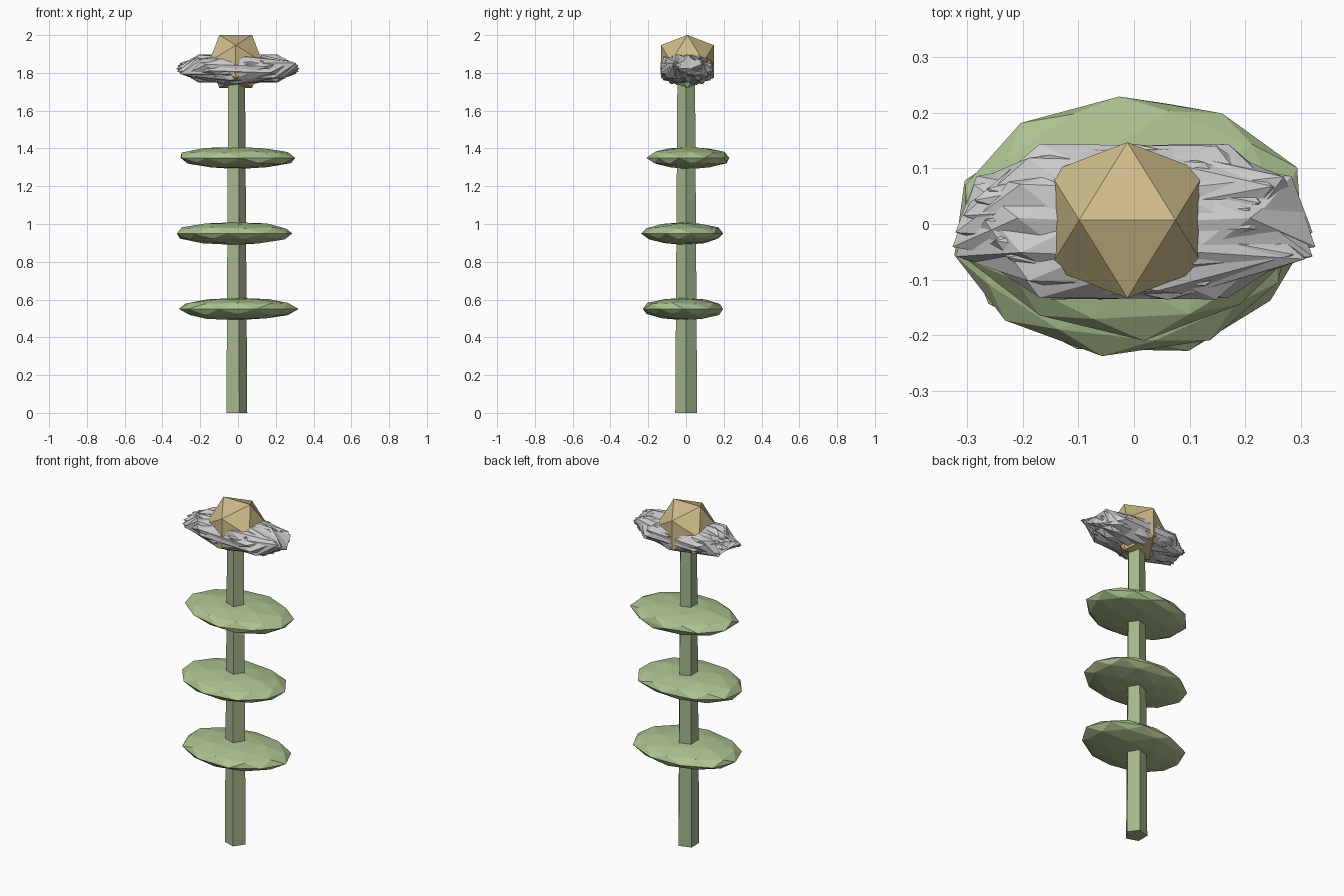
import bpy, bmesh, math, random
from mathutils import Matrix, Vector

if "Cube" in bpy.data.objects:
    bpy.data.objects.remove(bpy.data.objects["Cube"])

random.seed(4)
CX, CY = -0.012, 0.004          # stem axis


def material(name, rgb):
    m = bpy.data.materials.new(name)
    m.diffuse_color = (*rgb, 1)
    m.use_nodes = True
    m.node_tree.nodes["Principled BSDF"].inputs["Base Color"].default_value = m.diffuse_color
    return m


def finish(name, bm, mat=None):
    bmesh.ops.recalc_face_normals(bm, faces=bm.faces)
    me = bpy.data.meshes.new(name)
    bm.to_mesh(me)
    bm.free()
    ob = bpy.data.objects.new(name, me)
    bpy.context.collection.objects.link(ob)
    if mat:
        me.materials.append(mat)
    return ob


def scale_at(centre, size):
    return Matrix.Translation(centre) @ Matrix.Diagonal((*size, 1))


def icosahedron(bm, matrix):
    """Unit icosahedron with an edge along x on top, then transformed."""
    phi = (1 + 5 ** 0.5) / 2
    verts = []
    for a in (-1, 1):
        for b in (-phi, phi):
            for co in ((a, 0, b), (0, b, a), (b, a, 0)):
                verts.append(bm.verts.new(matrix @ Vector(co).normalized()))
    bmesh.ops.convex_hull(bm, input=verts)


stem_green = material("stem_green", (0.37, 0.47, 0.26))
leaf_green = material("leaf_green", (0.42, 0.54, 0.28))
gold = material("gold", (0.62, 0.50, 0.25))

# Stem: tapered five-sided column with one corner towards +x
bm = bmesh.new()
rings = []
for z, r in ((0, 0.061), (1.80, 0.049)):
    rings.append([bm.verts.new((CX + r * math.cos(i * math.tau / 5),
                                CY - 0.003 + r * math.sin(i * math.tau / 5), z))
                  for i in range(5)])
for i in range(5):
    j = (i + 1) % 5
    bm.faces.new((rings[0][i], rings[0][j], rings[1][j], rings[1][i]))
for ring in rings:
    bm.faces.new(ring)
finish("stem", bm, stem_green)

# Leaves: three flattened, slightly uneven low-poly discs
for i, (x, y, z) in enumerate(((-0.003, -0.013, 0.55),
                               (-0.018, -0.015, 0.95),
                               (-0.005, 0.018, 1.35))):
    bm = bmesh.new()
    bmesh.ops.create_icosphere(bm, subdivisions=2, radius=1)
    bmesh.ops.rotate(bm, verts=bm.verts, cent=(0, 0, 0),
                     matrix=Matrix.Rotation(math.radians(18 + 47 * i), 3, 'Z'))
    for v in bm.verts:
        v.co *= random.uniform(0.96, 1.04)
    bm.transform(scale_at((x, y, z), (0.318, 0.22, 0.06)))
    finish(f"leaf_{i + 1}", bm, leaf_green)

# Petals: a ring of overlapping faceted solids, each turned about x, all stretched sideways
bm = bmesh.new()
N = 14
for i in range(N):
    a = i * math.tau / N
    centre = (0.05 * math.cos(a), 0.004 + 0.05 * math.sin(a), 1.823)
    turn = Matrix.Rotation(a, 4, 'X') @ Matrix.Rotation(0.12, 4, 'Z')
    icosahedron(bm, scale_at(centre, (0.305, 0.108, 0.088)) @ turn)
finish("petals", bm)

# Flower centre: plain icosahedron
bm = bmesh.new()
icosahedron(bm, scale_at((CX, CY + 0.003, 1.86), (0.165, 0.165, 0.165)))
finish("flower_centre", bm, gold)
